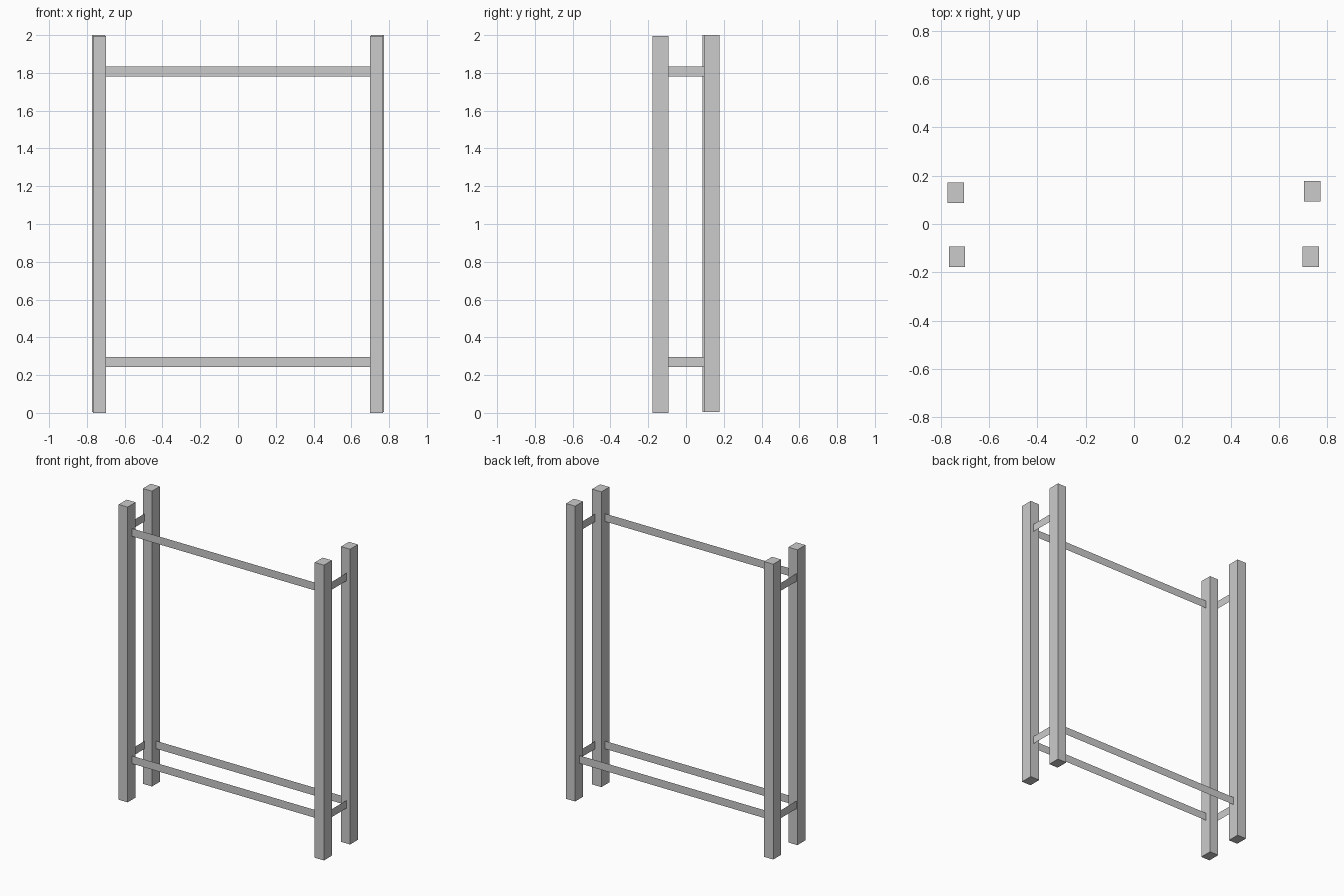
import bpy

if "Cube" in bpy.data.objects:
    bpy.data.objects.remove(bpy.data.objects["Cube"])


def box(name, x, y, z):
    """Box spanning the given (min, max) ranges."""
    bpy.ops.mesh.primitive_cube_add(size=1)
    ob = bpy.context.object
    ob.name = name
    ob.location = [(a + b) / 2 for a, b in (x, y, z)]
    ob.scale = [b - a for a, b in (x, y, z)]
    return ob


def strip(name, start, end, z):
    """Thin flat upright rail between two plan points."""
    verts = [(*start, z[0]), (*end, z[0]), (*end, z[1]), (*start, z[1])]
    mesh = bpy.data.meshes.new(name)
    mesh.from_pydata(verts, [], [(0, 1, 2, 3)])
    ob = bpy.data.objects.new(name, mesh)
    bpy.context.collection.objects.link(ob)
    return ob


# Four upright posts, slightly offset from each other
box("front_left_post", (-0.767, -0.700), (-0.178, -0.093), (0, 1.995))
box("front_right_post", (0.698, 0.767), (-0.178, -0.093), (0, 1.995))
box("back_left_post", (-0.772, -0.704), (0.087, 0.171), (0.005, 2.0))
box("back_right_post", (0.704, 0.772), (0.094, 0.178), (0.005, 2.0))

LOW, HIGH = (0.244, 0.297), (1.78, 1.833)

# Side rails and front rail at both heights
for level, z in (("lower", LOW), ("upper", HIGH)):
    strip(level + "_left_rail", (-0.76, -0.093), (-0.76, 0.087), z)
    strip(level + "_right_rail", (0.746, -0.093), (0.746, 0.094), z)
    strip(level + "_front_rail", (-0.70, -0.132), (0.698, -0.132), z)

# The back has only a lower rail
strip("lower_back_rail", (-0.704, 0.13), (0.704, 0.13), LOW)
